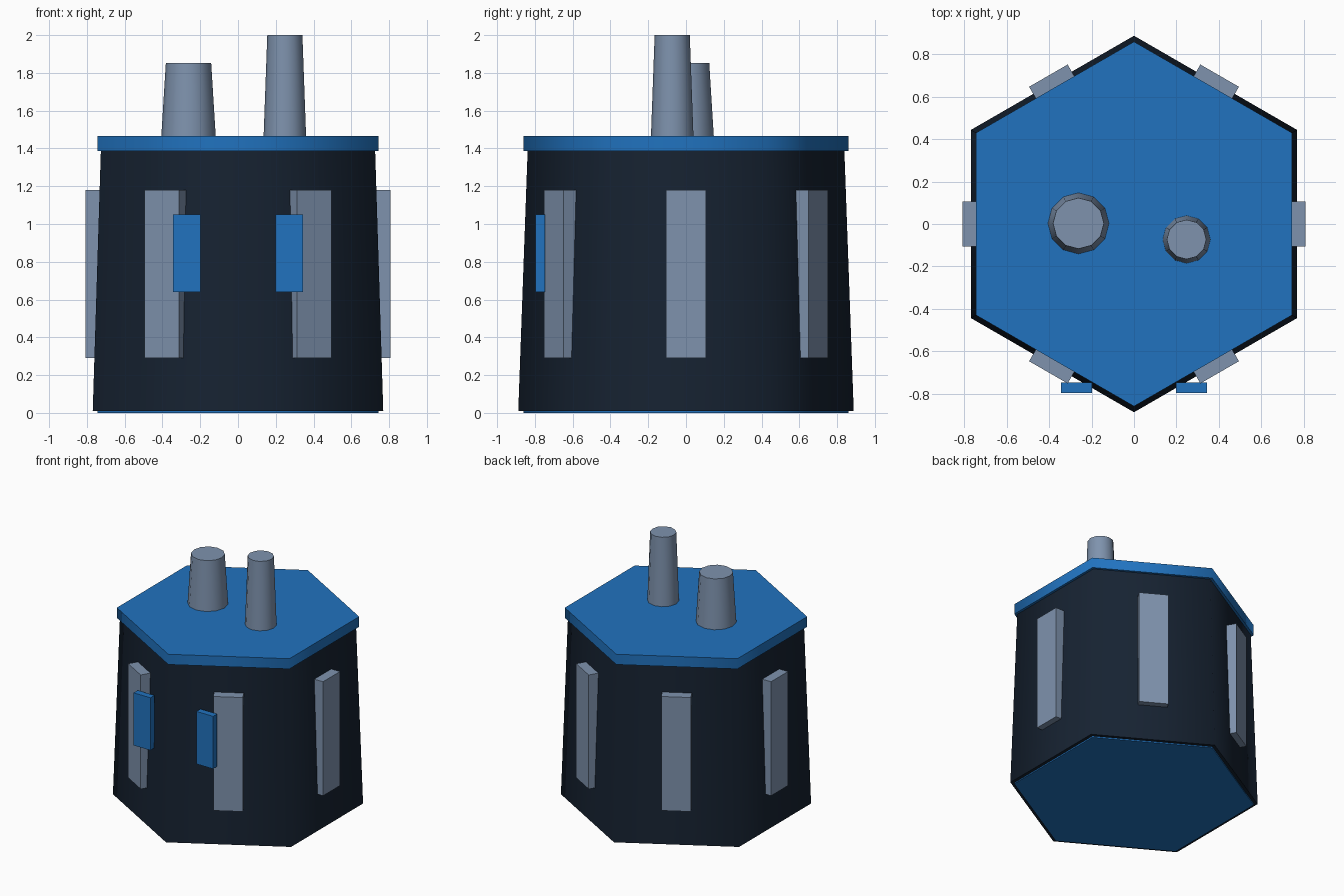
import bpy
from math import radians, cos, sin

if "Cube" in bpy.data.objects:
    bpy.data.objects.remove(bpy.data.objects["Cube"])


def material(name, rgb):
    m = bpy.data.materials.new(name)
    m.diffuse_color = (*rgb, 1.0)
    m.use_nodes = True
    m.node_tree.nodes["Principled BSDF"].inputs["Base Color"].default_value = m.diffuse_color
    return m


DARK = material("dark_navy", (0.008, 0.016, 0.031))
BLUE = material("blue", (0.015, 0.17, 0.52))
STEEL = material("steel", (0.21, 0.29, 0.42))


def frustum(name, sides, r1, r2, z1, z2, mat, x=0.0, y=0.0):
    bpy.ops.mesh.primitive_cone_add(vertices=sides, radius1=r1, radius2=r2,
                                    depth=z2 - z1, location=(x, y, (z1 + z2) / 2))
    ob = bpy.context.object
    ob.name = name
    ob.data.materials.append(mat)
    # side walls blend round the corners, rims stay crisp
    bpy.ops.object.shade_smooth_by_angle(angle=radians(65))
    return ob


def box(name, size, loc, mat, turn=0.0):
    bpy.ops.mesh.primitive_cube_add(size=1, location=loc, rotation=(0, 0, turn))
    ob = bpy.context.object
    ob.name = name
    ob.scale = size
    bpy.ops.object.transform_apply(location=False, rotation=False, scale=True)
    ob.data.materials.append(mat)
    return ob


# Hexagonal tower with base and roof plates
frustum("base_plate", 6, 0.86, 0.86, 0.0, 0.08, BLUE)
frustum("tower_body", 6, 0.888, 0.838, 0.01, 1.40, DARK)
frustum("roof_plate", 6, 0.86, 0.86, 1.387, 1.467, BLUE)

# One upright rib in the middle of each wall
for i in range(6):
    a = radians(60 * i)
    box(f"wall_rib_{i + 1}", (0.12, 0.21, 0.89),
        (0.748 * cos(a), 0.748 * sin(a), 0.735), STEEL, a)

# Pair of front panels
for side, s in (("left", -1), ("right", 1)):
    box(f"front_panel_{side}", (0.145, 0.05, 0.41), (s * 0.271, -0.772, 0.845), BLUE)

# Tapered stacks on the roof
frustum("wide_stack", 12, 0.145, 0.12, 1.45, 1.853, STEEL, -0.262, 0.003)
frustum("tall_stack", 12, 0.113, 0.093, 1.45, 2.0, STEEL, 0.248, -0.073)
